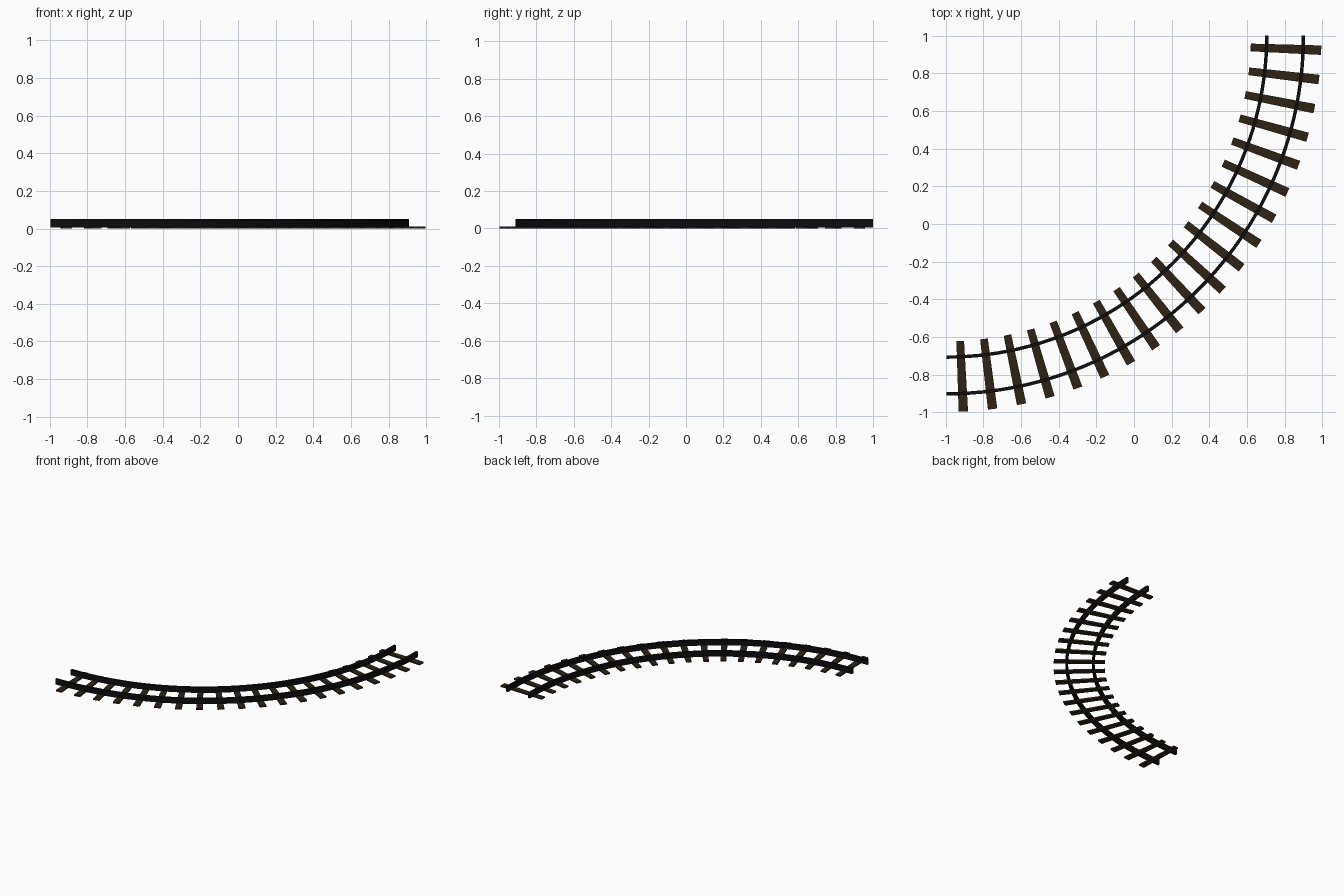
import bpy, bmesh, math

if "Cube" in bpy.data.objects:
    bpy.data.objects.remove(bpy.data.objects["Cube"])

CX, CY = -0.995, 1.0          # centre of the bend


def material(name, rgb):
    m = bpy.data.materials.new(name)
    m.diffuse_color = (*rgb, 1)
    m.use_nodes = True
    m.node_tree.nodes["Principled BSDF"].inputs["Base Color"].default_value = m.diffuse_color
    return m


STEEL = material("black steel", (0.004, 0.004, 0.005))
WOOD = material("dark brown wood", (0.028, 0.017, 0.007))


def on_bend(radius, deg, z):
    a = math.radians(deg)
    return (CX + (radius - 0.004) * math.sin(a), CY - (radius + 0.003) * math.cos(a), z)


def sweep(name, profile, start, end, steps, mat):
    """Sweep a closed (radius, z) profile round the bend and cap both ends."""
    bm = bmesh.new()
    rings = []
    for i in range(steps + 1):
        deg = start + (end - start) * i / steps
        rings.append([bm.verts.new(on_bend(r, deg, z)) for r, z in profile])
    n = len(profile)
    for a, b in zip(rings, rings[1:]):
        for j in range(n):
            k = (j + 1) % n
            bm.faces.new((a[j], a[k], b[k], b[j]))
    bm.faces.new(rings[0])
    bm.faces.new(rings[-1])
    bmesh.ops.recalc_face_normals(bm, faces=bm.faces[:])
    mesh = bpy.data.meshes.new(name)
    bm.to_mesh(mesh)
    bm.free()
    mesh.materials.append(mat)
    obj = bpy.data.objects.new(name, mesh)
    bpy.context.collection.objects.link(obj)
    return obj


def box(r0, r1, z0, z1):
    return [(r0, z0), (r1, z0), (r1, z1), (r0, z1)]


# Two rails
for name, r in (("inner_rail", 1.704), ("outer_rail", 1.899)):
    sweep(name, box(r - 0.009, r + 0.009, 0.006, 0.05), 0, 90, 48, STEEL)

# Twenty ties, slightly wider on the outside of the bend
TIES, FIRST, LAST, HALF = 20, 2.55, 87.8, 0.72
for i in range(TIES):
    mid = FIRST + (LAST - FIRST) * i / (TIES - 1)
    sweep(f"tie_{i + 1}", box(1.62, 1.995, 0.0, 0.011), mid - HALF, mid + HALF, 1, WOOD)
